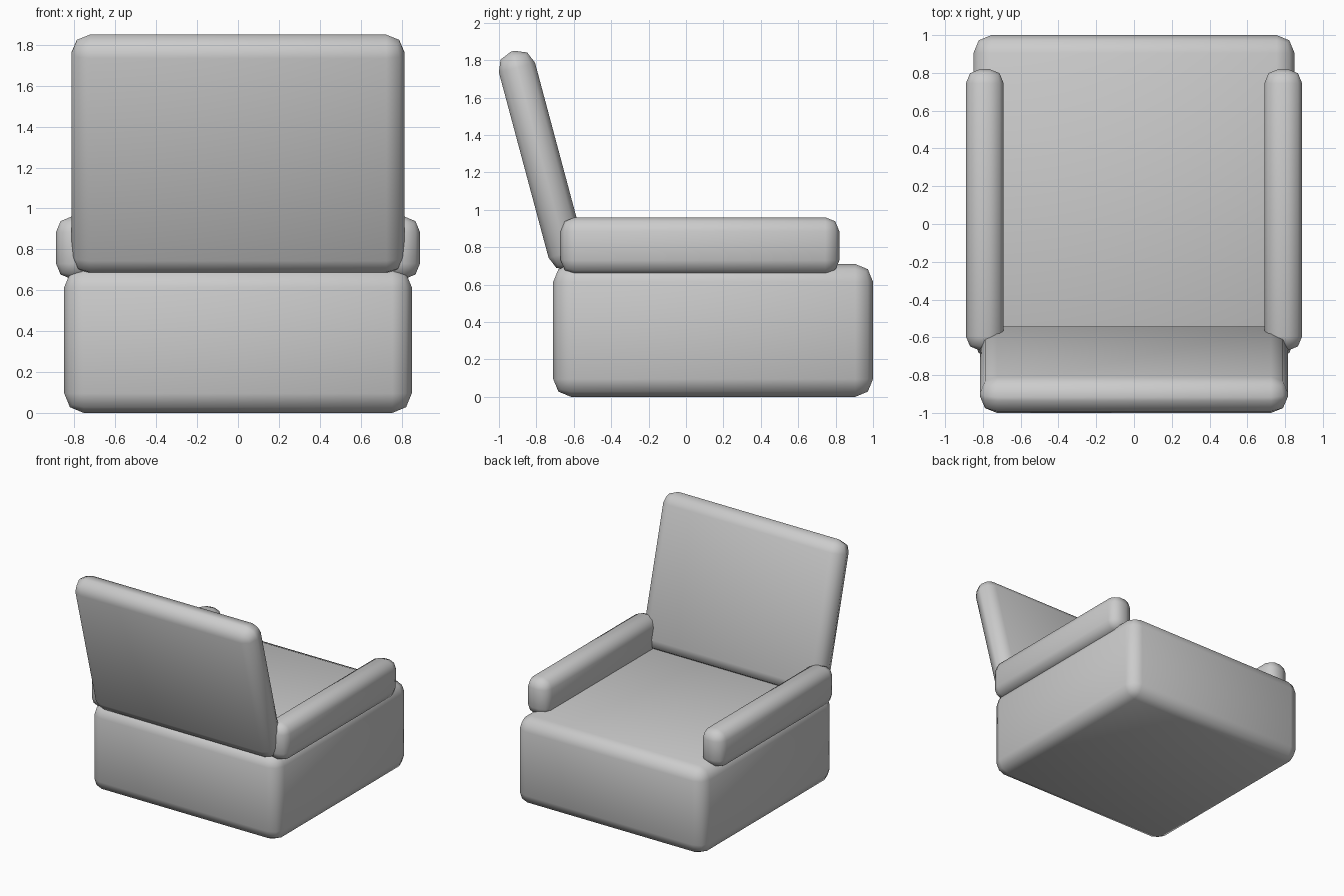
import bpy
import bmesh
import math
from mathutils import Matrix

cube = bpy.data.objects.get("Cube")
if cube:
    bpy.data.objects.remove(cube, do_unlink=True)

# Upholstery colour
GREY = (0.6, 0.6, 0.6, 1)
fabric = bpy.data.materials.new("grey fabric")
fabric.use_nodes = True
fabric.diffuse_color = GREY
fabric.node_tree.nodes["Principled BSDF"].inputs["Base Color"].default_value = GREY


def cushion(name, size, centre, bevel, tilt=0):
    """Soft rounded block, tilted about x by the given degrees."""
    bm = bmesh.new()
    bmesh.ops.create_cube(bm, size=1, matrix=Matrix.Diagonal((*size, 1)))
    bmesh.ops.bevel(bm, geom=bm.edges[:], offset=bevel, segments=2,
                    profile=0.5, affect='EDGES')
    for face in bm.faces:
        face.smooth = True
    mesh = bpy.data.meshes.new(name)
    bm.to_mesh(mesh)
    bm.free()
    mesh.materials.append(fabric)
    obj = bpy.data.objects.new(name, mesh)
    obj.location = centre
    obj.rotation_euler.x = math.radians(tilt)
    bpy.context.collection.objects.link(obj)
    return obj


# Seat block
cushion("seat_base", (1.7, 1.71, 0.71), (0, 0.145, 0.355), 0.095)

# Reclined backrest
cushion("backrest", (1.63, 0.2, 1.206), (0, -0.771, 1.265), 0.09, tilt=15)

# Armrests
for side, x in (("left", 0.79), ("right", -0.79)):
    cushion(side + "_armrest", (0.2, 1.49, 0.305), (x, 0.075, 0.8075), 0.075)
